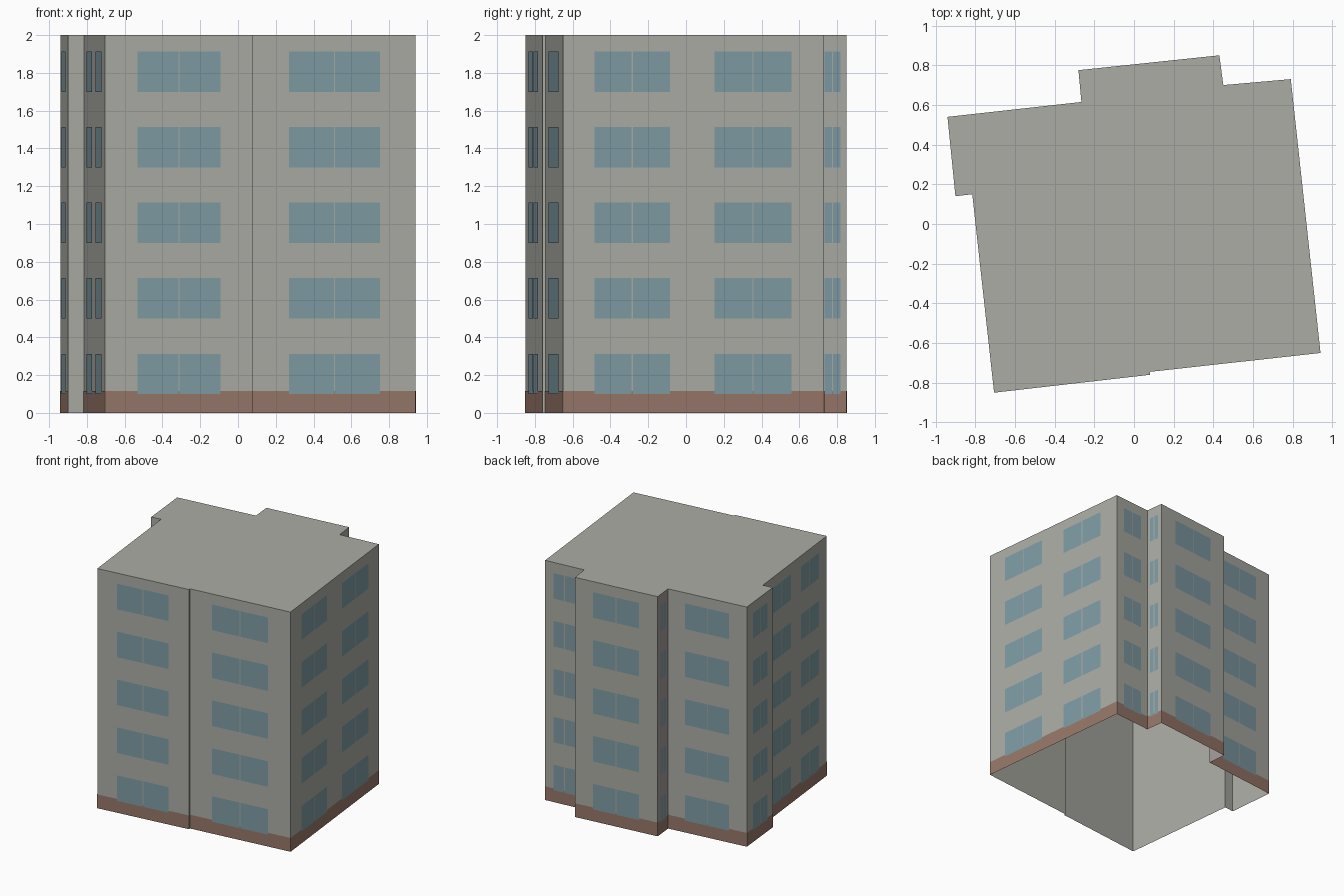
import bpy, bmesh
from mathutils import Vector

cube = bpy.data.objects.get("Cube")
if cube:
    bpy.data.objects.remove(cube, do_unlink=True)


def material(name, rgb):
    m = bpy.data.materials.new(name)
    m.use_nodes = True
    m.diffuse_color = (*rgb, 1)
    m.node_tree.nodes["Principled BSDF"].inputs["Base Color"].default_value = (*rgb, 1)
    return m


GREY = material("concrete grey", (0.41, 0.415, 0.375))
MAUVE = material("muted mauve wall", (0.38, 0.33, 0.33))
BROWN = material("plinth brown", (0.31, 0.185, 0.14))
GLASS = material("window blue", (0.21, 0.33, 0.375))

HEIGHT, PLINTH = 2.0, 0.115
FLOORS, STOREY, SILL, PANE = 5, 0.4, 0.1, 0.213
GAP = 0.007
ONE = [(0.22, 0.78)]
TWO = [(0.12, 0.41), (0.58, 0.875)]

# Each wall: its start corner (anticlockwise plan) and its window columns
WALLS = [
    ((-0.705, -0.85), ONE),
    ((0.08, -0.76), []),
    ((0.08, -0.745), ONE),
    ((0.94, -0.65), TWO),
    ((0.79, 0.73), ONE),
    ((0.45, 0.70), ONE),
    ((0.43, 0.85), ONE),
    ((-0.28, 0.775), ONE),
    ((-0.265, 0.615), ONE),
    ((-0.94, 0.54), ONE),
    ((-0.90, 0.14), []),
    ((-0.815, 0.15), [(0.15, 0.43), (0.59, 0.87)]),
]
MAUVE_WALL = 7


def finish(name, bm, mats):
    mesh = bpy.data.meshes.new(name)
    bm.to_mesh(mesh)
    bm.free()
    for m in mats:
        mesh.materials.append(m)
    obj = bpy.data.objects.new(name, mesh)
    bpy.context.collection.objects.link(obj)


def panel(bm, a, b, z0, z1, offset=0.0):
    """Upright rectangle from a to b, pushed outwards by offset."""
    d = (b - a).normalized()
    out = Vector((d.y, -d.x)) * offset
    a, b = a + out, b + out
    return bm.faces.new([bm.verts.new((p.x, p.y, z))
                         for p, z in ((a, z0), (b, z0), (b, z1), (a, z1))])


corners = [Vector(w[0]) for w in WALLS]
shell, plinth, windows = bmesh.new(), bmesh.new(), bmesh.new()

for i, (_, columns) in enumerate(WALLS):
    a, b = corners[i], corners[(i + 1) % len(corners)]
    face = panel(shell, a, b, 0, HEIGHT)
    face.material_index = int(i == MAUVE_WALL)
    if not columns:
        continue
    # Painted base band
    panel(plinth, a, b, 0, PLINTH, 0.002)
    # Paired panes on every floor
    half_gap = (b - a).normalized() * GAP / 2
    for t0, t1 in columns:
        left, right = a.lerp(b, t0), a.lerp(b, t1)
        middle = (left + right) / 2
        for floor in range(FLOORS):
            z = SILL + floor * STOREY
            panel(windows, left, middle - half_gap, z, z + PANE, 0.004)
            panel(windows, middle + half_gap, right, z, z + PANE, 0.004)

# Flat roof closes the shell; the underside stays open
shell.faces.new([shell.verts.new((c.x, c.y, HEIGHT)) for c in corners])
bmesh.ops.remove_doubles(shell, verts=shell.verts[:], dist=0.0005)

finish("building_shell", shell, [GREY, MAUVE])
finish("plinth_band", plinth, [BROWN])
finish("window_panes", windows, [GLASS])
